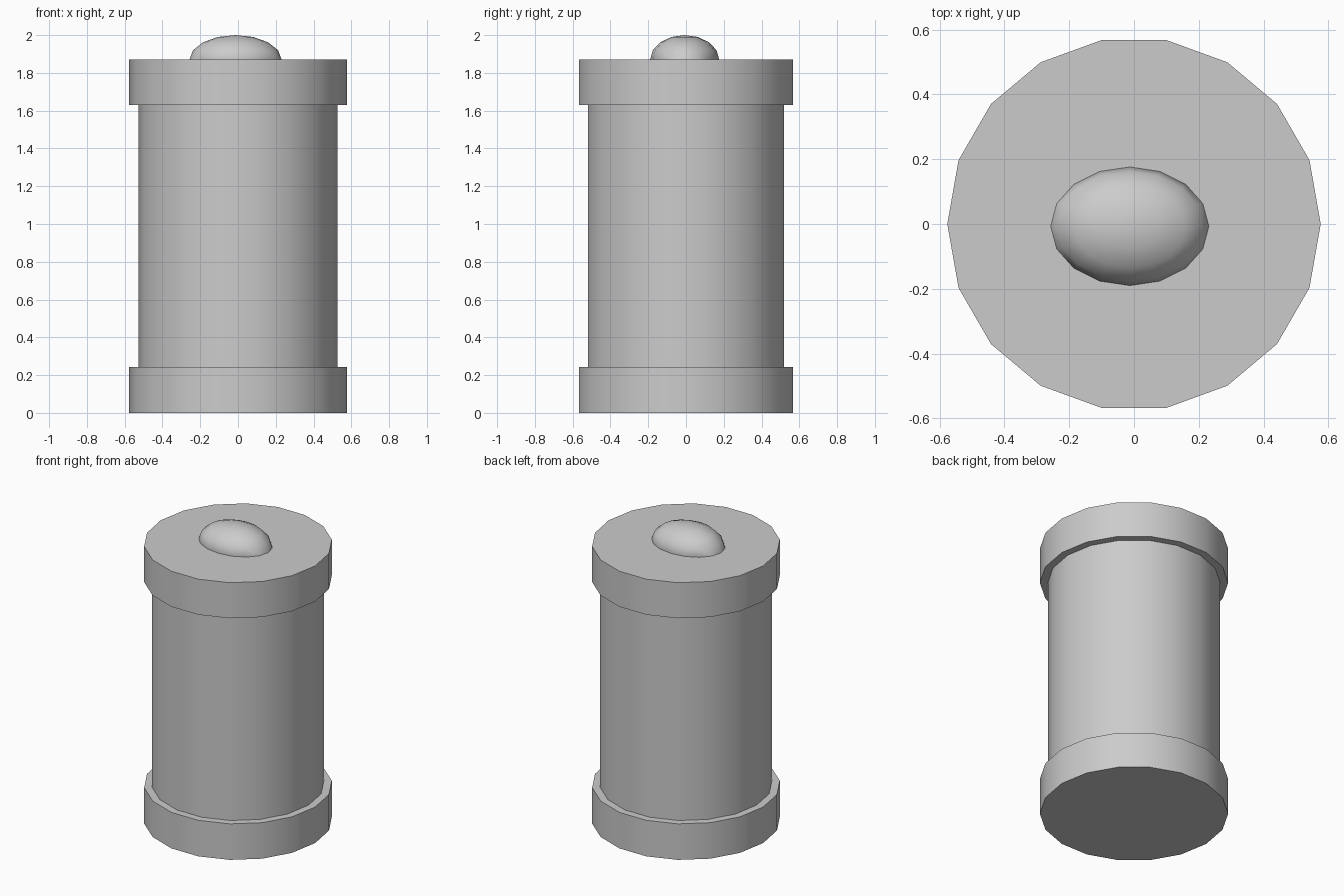
import bpy
import math

cube = bpy.data.objects.get("Cube")
if cube:
    bpy.data.objects.remove(cube, do_unlink=True)

grey = bpy.data.materials.new("plain_grey")
grey.use_nodes = True
GREY = (0.6, 0.6, 0.6, 1)
grey.diffuse_color = GREY
grey.node_tree.nodes["Principled BSDF"].inputs["Base Color"].default_value = GREY


def finish(name):
    """Name the active part, colour it and smooth its shallow edges."""
    part = bpy.context.object
    part.name = name
    part.data.materials.append(grey)
    bpy.ops.object.transform_apply(location=False, rotation=True, scale=True)
    bpy.ops.object.shade_smooth_by_angle(angle=math.radians(35))


def drum(name, radius, bottom, top):
    """Upright 18-sided cylinder with corners on the x axis."""
    bpy.ops.mesh.primitive_cylinder_add(
        vertices=18, radius=radius, depth=top - bottom,
        location=(0, 0, (bottom + top) / 2), rotation=(0, 0, math.pi / 2))
    finish(name)


# Canister body between two wider end caps
drum("base_cap", 0.576, 0, 0.243)
drum("body", 0.527, 0.243, 1.63)
drum("top_cap", 0.576, 1.63, 1.87)

# Oval knob half sunk into the top cap
bpy.ops.mesh.primitive_uv_sphere_add(
    segments=16, ring_count=8, radius=1, location=(-0.013, -0.007, 1.87))
bpy.context.object.scale = (0.244, 0.183, 0.13)
finish("knob")
